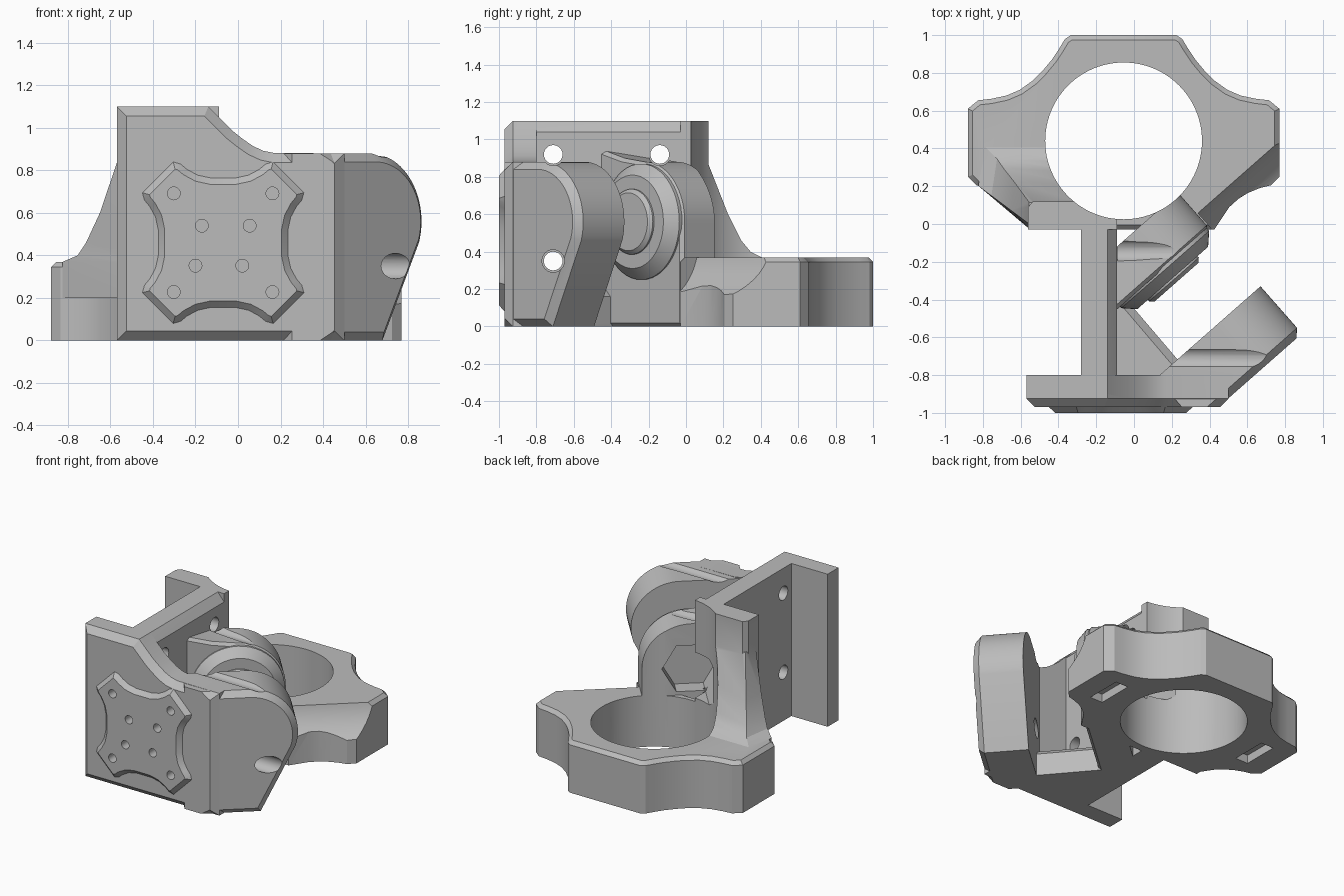
import bpy, bmesh, math
from mathutils import Matrix, Vector

if "Cube" in bpy.data.objects:
    bpy.data.objects.remove(bpy.data.objects["Cube"])

grey = bpy.data.materials.new("plain_grey")
grey.use_nodes = True
grey.diffuse_color = (0.5, 0.5, 0.5, 1)
grey.node_tree.nodes["Principled BSDF"].inputs["Base Color"].default_value = (0.5, 0.5, 0.5, 1)

# Frames: profiles drawn in local XY and extruded along local Z
ANGLE = math.atan2(0.66, 0.75)
UPRIGHT = Matrix.Rotation(math.pi / 2, 4, 'X')       # drawn in xz, extruded to -y
ALONG_X = Matrix.Rotation(math.pi / 2, 4, 'Y')       # extruded to +x
TURN = Matrix.Rotation(ANGLE, 4, 'Z')
PIVOT_T, PIVOT_Z, PIVOT_R = -0.035, 0.56, 0.32


def at(x, y, z):
    return Matrix.Translation((x, y, z))


def skew(n):
    """Frame of the slanted pivot axis, starting at distance n along it."""
    return TURN @ UPRIGHT @ at(0, 0, n)


def finish(bm, name):
    bmesh.ops.recalc_face_normals(bm, faces=bm.faces)
    mesh = bpy.data.meshes.new(name)
    bm.to_mesh(mesh)
    bm.free()
    mesh.materials.append(grey)
    ob = bpy.data.objects.new(name, mesh)
    bpy.context.collection.objects.link(ob)
    return ob


def prism(name, pts, frame, depth, chamfer=0):
    bm = bmesh.new()
    face = bm.faces.new([bm.verts.new((x, y, 0)) for x, y in pts])
    out = bmesh.ops.extrude_face_region(bm, geom=[face])["geom"]
    tops = [v for v in out if isinstance(v, bmesh.types.BMVert)]
    bmesh.ops.translate(bm, verts=tops, vec=(0, 0, depth - chamfer))
    bmesh.ops.recalc_face_normals(bm, faces=bm.faces)
    if chamfer:
        cap = [f for f in out if isinstance(f, bmesh.types.BMFace)]
        bmesh.ops.inset_individual(bm, faces=cap, thickness=chamfer,
                                   depth=chamfer, use_even_offset=True)
    bm.transform(frame)
    return finish(bm, name)


def arc(cx, cy, r, a0=0, a1=360, steps=48):
    full = a1 - a0 == 360
    return [(cx + r * math.cos(math.radians(a0 + (a1 - a0) * i / steps)),
             cy + r * math.sin(math.radians(a0 + (a1 - a0) * i / steps)))
            for i in range(steps if full else steps + 1)]


def box(name, lo, hi):
    pts = [(lo[0], lo[1]), (hi[0], lo[1]), (hi[0], hi[1]), (lo[0], hi[1])]
    return prism(name, pts, at(0, 0, lo[2]), hi[2] - lo[2])


def combine(target, tool, operation):
    bpy.context.view_layer.objects.active = target
    mod = target.modifiers.new("join", 'BOOLEAN')
    mod.operation, mod.solver, mod.object = operation, 'EXACT', tool
    bpy.ops.object.modifier_apply(modifier=mod.name)
    bpy.data.objects.remove(tool)


# Clamp ring with lobes, drawn as one half and mirrored
half = [(0.28, 1), (0.31, 0.98), (0.34, 0.93), (0.38, 0.87), (0.43, 0.81), (0.48, 0.76),
        (0.55, 0.71), (0.62, 0.68), (0.7, 0.663), (0.77, 0.655), (0.825, 0.61),
        (0.825, 0.25), (0.78, 0.205), (0.72, 0.19), (0.66, 0.165), (0.61, 0.135),
        (0.56, 0.09), (0.48, -0.03)]
RING_X, RING_Y = -0.055, 0.44
outline = [(RING_X - x, y) for x, y in half]
outline += [(RING_X + x, y) for x, y in reversed(half)]
body = prism("mount_body", outline, at(0, 0, 0), 0.37, 0.025)

solids = []

# Mounting channel: web and rear flange
solids.append(prism("channel_web", [(-0.28, 0), (-0.09, 0), (-0.09, 1.04), (-0.14, 1.1), (-0.28, 1.1)],
                    at(0, 0.03, 0) @ UPRIGHT, 0.93))
solids.append(prism("rear_flange", [(-0.56, -0.03), (-0.09, -0.03), (-0.09, 0.12),
                                    (-0.535, 0.12), (-0.56, 0.09)], at(0, 0, 0), 1.1))

# Front wall, stepping down towards the arm
solids.append(prism("front_wall", [(-0.57, 0), (0.5, 0), (0.5, 0.88), (0.17, 0.882), (0.12, 0.892),
                                   (0.07, 0.915), (0.02, 0.95), (-0.03, 0.99), (-0.14, 1.1), (-0.57, 1.1)],
                    at(0, -0.8, 0) @ UPRIGHT, 0.17, 0.045))

# Slanted arm with rounded end
dome = arc(PIVOT_T, PIVOT_Z, PIVOT_R, -18, 90, 24)
solids.append(prism("pivot_arm", [(-0.45, 0), (0.04, 0)] + dome + [(-0.45, 0.88)],
                    skew(0.69), 0.333, 0.04))

# Inner pivot wall with its conical boss and collar
dome = arc(PIVOT_T, PIVOT_Z, PIVOT_R, 0, 90, 24)
solids.append(prism("pivot_wall", [(-0.4, 0), (0.285, 0)] + dome + [(-0.2, 0.9), (-0.4, 0.95)],
                    skew(0.03), 0.25, 0.02))
solids.append(prism("pivot_boss", arc(PIVOT_T, PIVOT_Z, 0.31), skew(0.2), 0.15, 0.06))
solids.append(prism("pivot_collar", arc(PIVOT_T, PIVOT_Z, 0.175), skew(0.3), 0.08, 0.02))

# Low floor joining arm and pivot wall
solids.append(prism("low_floor", [(-0.15, -0.3), (-0.04, -0.4), (0.25, -0.74), (0.25, -0.86),
                                  (-0.15, -0.88)], at(0, 0, 0), 0.2, 0.04))

# Flared buttress from the rear flange down to the ring
bm = bmesh.new()
rows = []
for z, g, h in [(0.2, 0.27, 0.29), (0.37, 0.27, 0.29), (0.4, 0.2, 0.23), (0.46, 0.16, 0.18),
                (0.6, 0.095, 0.11), (0.88, 0, 0)]:
    plan = [(-0.555, -0.025), (-0.555 - g, g * 0.75), (-0.555 - g * 0.85, 0.115 + h),
            (-0.1, 0.115 + h), (-0.1, -0.025)]
    rows.append([bm.verts.new((x, y, z)) for x, y in plan])
for a, b in zip(rows, rows[1:]):
    for i in range(5):
        j = (i + 1) % 5
        bm.faces.new((a[i], a[j], b[j], b[i]))
bm.faces.new(rows[0])
bm.faces.new(rows[-1])
solids.append(finish(bm, "buttress"))

for part in solids:
    combine(body, part, 'UNION')

# Cuts: ring bore, front trim, pivot bores, nut pocket
cuts = [prism("ring_bore", arc(RING_X, RING_Y, 0.415, steps=96), at(0, 0, -0.5), 2),
        box("front_trim", (-2, -2, -1), (2, -0.97, 2)),
        prism("pivot_bore", arc(PIVOT_T, PIVOT_Z, 0.115), skew(-0.1), 1.3),
        prism("arm_counterbore", arc(PIVOT_T, PIVOT_Z, 0.2), skew(0.84), 0.5),
        prism("nut_pocket", arc(PIVOT_T, PIVOT_Z, 0.19, steps=6), skew(-0.25), 0.4)]

# Scooped clearance across the side lobe
cuts.append(prism("lobe_scoop", arc(0, 0, 0.33),
                  TURN @ at(0.292, -0.5, 0.45) @ ALONG_X, 0.9))

# Channel screw holes, three of them with tool access beyond the web
for y in (-0.71, -0.14):
    for z in (0.35, 0.92):
        cuts.append(prism("screw_hole", arc(0, 0, 0.05, steps=24), at(-0.5, y, z) @ ALONG_X, 0.45))
        if (y, z) != (-0.14, 0.35):
            cuts.append(prism("tool_access", arc(0, 0, 0.06, steps=24),
                              at(-0.088, y, z) @ ALONG_X, 1.2))

# Tie channels under the lobes
for y in (0.33, 0.51):
    cuts.append(prism("tie_channel", arc(0, 0, 0.042, steps=24), at(-1.2, y, 0.036) @ ALONG_X, 2.4))
for side in (-1, 1):
    x = RING_X + side * 0.62
    cuts.append(box("tie_pocket", (x - 0.05, 0.29, -0.1), (x + 0.05, 0.55, 0.06)))

for part in cuts:
    combine(body, part, 'DIFFERENCE')

# Raised four-lobed face plate with screw holes
quarter = [(0.06, 0.305), (0.12, 0.318), (0.17, 0.345), (0.2, 0.37), (0.235, 0.38)]
quarter += [(y, x) for x, y in reversed(quarter)]
PX, PZ = -0.07, 0.46
loop = []
for k in range(4):
    for x, y in reversed(quarter):
        a = k * math.pi / 2
        loop.append((PX + x * math.cos(a) - y * math.sin(a), PZ + x * math.sin(a) + y * math.cos(a)))
plate = prism("face_plate", loop, at(0, -0.969, 0) @ UPRIGHT, 0.031, 0.03)
holes = [(PX + sx * 0.232, PZ + sz * 0.232) for sx in (-1, 1) for sz in (-1, 1)]
holes += [(-0.17, 0.54), (0.055, 0.54), (-0.2, 0.352), (0.02, 0.352)]
for x, z in holes:
    for ob in (plate, body):
        combine(ob, prism("plate_hole", arc(x, z, 0.03, steps=24), at(0, -0.9, 0) @ UPRIGHT, 0.3),
                'DIFFERENCE')

# Smooth curved faces, keep edges sharp
for ob in (body, plate):
    bpy.ops.object.select_all(action='DESELECT')
    ob.select_set(True)
    bpy.context.view_layer.objects.active = ob
    bpy.ops.object.shade_smooth_by_angle(angle=math.radians(25))
